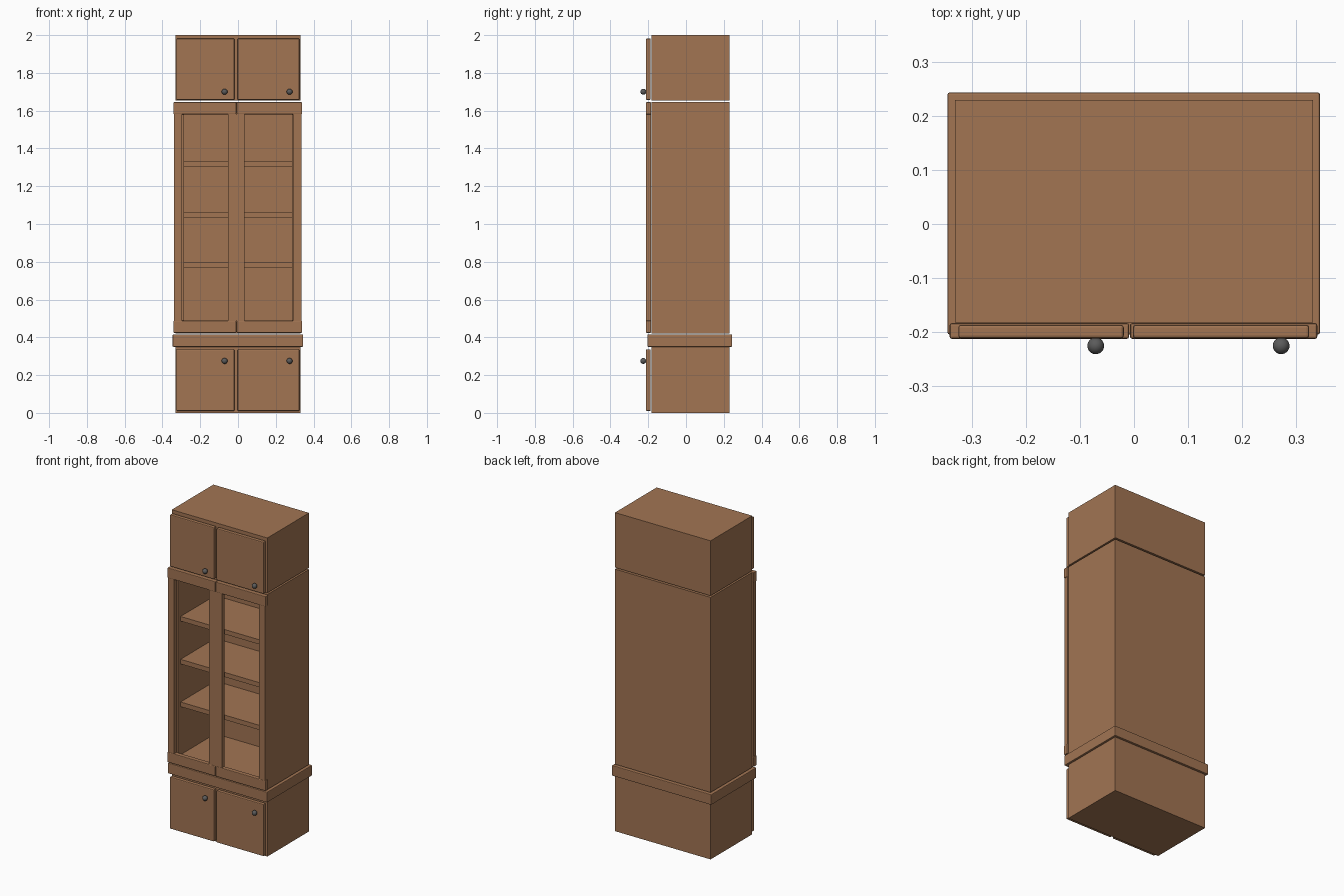
import bpy

if "Cube" in bpy.data.objects:
    bpy.data.objects.remove(bpy.data.objects["Cube"])


def material(name, color):
    m = bpy.data.materials.new(name)
    m.diffuse_color = (*color, 1)
    m.use_nodes = True
    m.node_tree.nodes["Principled BSDF"].inputs["Base Color"].default_value = m.diffuse_color
    return m


WOOD = material("brown wood", (0.36, 0.177, 0.086))
METAL = material("dark grey metal", (0.105, 0.105, 0.105))


def box(name, x0, x1, y0, y1, z0, z1, bevel=0.0):
    bpy.ops.mesh.primitive_cube_add(
        size=1, location=((x0 + x1) / 2, (y0 + y1) / 2, (z0 + z1) / 2))
    o = bpy.context.object
    o.name = name
    o.scale = (x1 - x0, y1 - y0, z1 - z0)
    bpy.ops.object.transform_apply(location=False, rotation=False, scale=True)
    o.data.materials.append(WOOD)
    if bevel:
        b = o.modifiers.new("soft edges", "BEVEL")
        b.width = bevel
        b.segments = 2
    return o


W, FRONT, BACK = 0.332, -0.183, 0.230   # carcass half width, front and back
T = 0.045                               # carcass wall thickness
Z0, Z1 = 0.420, 1.645                   # middle case

# closed cupboards and the moulded ledge
box("lower_cupboard", -W, W, FRONT, BACK, 0, 0.351)
box("upper_cupboard", -W, W, FRONT, BACK, 1.655, 2.0)
box("ledge", -0.346, 0.345, -0.205, 0.244, 0.350, 0.415, 0.004)

# open middle case
box("case_left_side", -W, -W + T, FRONT, BACK, Z0, Z1)
box("case_right_side", W - T, W, FRONT, BACK, Z0, Z1)
box("case_floor", -W + T, W - T, FRONT, BACK, Z0, Z0 + T)
box("case_top", -W + T, W - T, FRONT, BACK, Z1 - T, Z1)
box("case_back", -W + T, W - T, BACK - T, BACK, Z0 + T, Z1 - T)

# shelves
for i, z in enumerate((0.767, 1.035, 1.304)):
    box(f"shelf_{i + 1}", -W + T, W - T, -0.160, BACK - T, z, z + 0.029)

# framed doors of the middle case
for side, x0, x1 in (("left", -0.342, -0.009), ("right", -0.007, 0.340)):
    a, b = (x0 + 0.004, x1) if side == "left" else (x0, x1 - 0.004)
    box(f"{side}_frame_bottom_rail", x0, x1, -0.213, -0.184, 0.424, 0.488, 0.004)
    box(f"{side}_frame_top_rail", x0, x1, -0.213, -0.184, 1.581, 1.645, 0.004)
    box(f"{side}_frame_outer_stile" if side == "left" else f"{side}_frame_inner_stile",
        a, a + 0.042, -0.211, -0.186, 0.486, 1.583)
    box(f"{side}_frame_inner_stile" if side == "left" else f"{side}_frame_outer_stile",
        b - 0.044, b, -0.211, -0.186, 0.486, 1.583)

# solid doors with round knobs
for level, z0, z1, kz in (("lower", 0.010, 0.336, 0.275), ("upper", 1.657, 1.982, 1.70)):
    for side, x0, x1, kx in (("left", -0.326, -0.019, -0.071),
                             ("right", -0.002, 0.325, 0.273)):
        box(f"{level}_{side}_door", x0, x1, -0.212, -0.187, z0, z1, 0.005)
        bpy.ops.mesh.primitive_uv_sphere_add(
            segments=24, ring_count=14, radius=0.0155, location=(kx, -0.226, kz))
        knob = bpy.context.object
        knob.name = f"{level}_{side}_knob"
        knob.data.materials.append(METAL)
        bpy.ops.object.shade_smooth()
